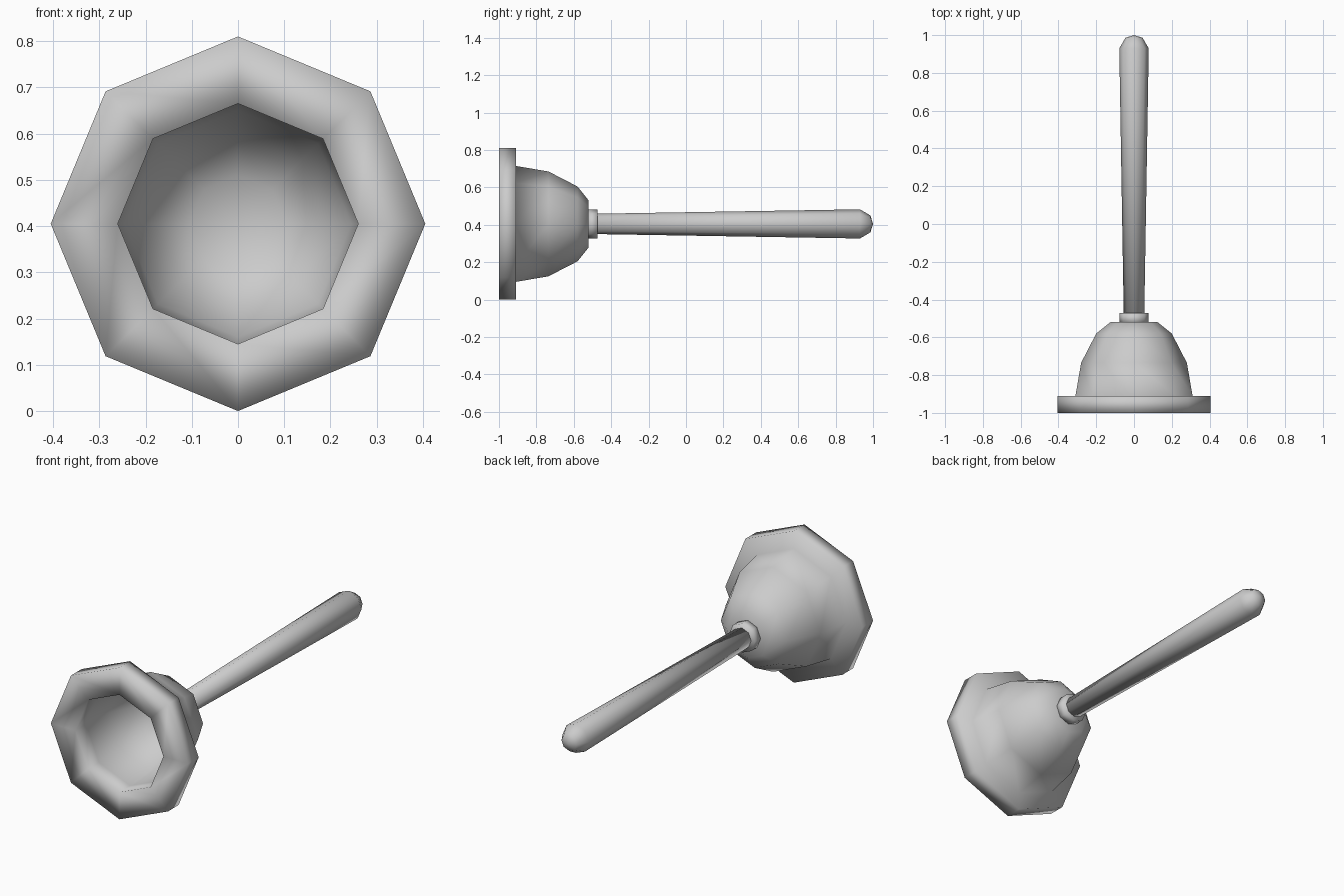
import bpy
import bmesh
from math import cos, sin, tau

SIDES = 8
AXIS_Z = 0.405

cube = bpy.data.objects.get("Cube")
if cube:
    bpy.data.objects.remove(cube, do_unlink=True)

grey = bpy.data.materials.new("plain_grey")
grey.use_nodes = True
colour = (0.6, 0.6, 0.6, 1)
grey.diffuse_color = colour
grey.node_tree.nodes["Principled BSDF"].inputs["Base Color"].default_value = colour


def lathe(name, profile):
    """Turn (radius, y) points around the lengthwise axis, smooth shaded."""
    bm = bmesh.new()
    rings = []
    for r, y in profile:
        count = SIDES if r else 1
        rings.append([bm.verts.new((r * cos(tau * i / SIDES), y,
                                    AXIS_Z + r * sin(tau * i / SIDES)))
                      for i in range(count)])
    for a, b in zip(rings, rings[1:]):
        for i in range(SIDES):
            j = (i + 1) % SIDES
            corners = [a[i % len(a)], a[j % len(a)], b[j % len(b)], b[i % len(b)]]
            bm.faces.new(list(dict.fromkeys(corners)))
    bmesh.ops.recalc_face_normals(bm, faces=bm.faces)
    for face in bm.faces:
        face.smooth = True
    mesh = bpy.data.meshes.new(name)
    bm.to_mesh(mesh)
    bm.free()
    mesh.materials.append(grey)
    obj = bpy.data.objects.new(name, mesh)
    bpy.context.collection.objects.link(obj)
    return obj


# Hollow rubber cup: inside of the bell, flat lip, rim, outside of the bell
lathe("rubber_cup", [
    (0, -0.55), (0.105, -0.56), (0.175, -0.61), (0.245, -0.74),
    (0.26, -0.91), (0.26, -1.0), (0.405, -1.0), (0.405, -0.91),
    (0.31, -0.91), (0.28, -0.735), (0.2, -0.58), (0.125, -0.52), (0, -0.52)])

# Collar between cup and handle
lathe("collar", [(0, -0.53), (0.077, -0.53), (0.077, -0.472), (0, -0.472)])

# Tapered handle with a rounded end
lathe("handle", [(0, -0.5), (0.054, -0.5), (0.078, 0.93),
                 (0.045, 0.986), (0, 1.0)])
